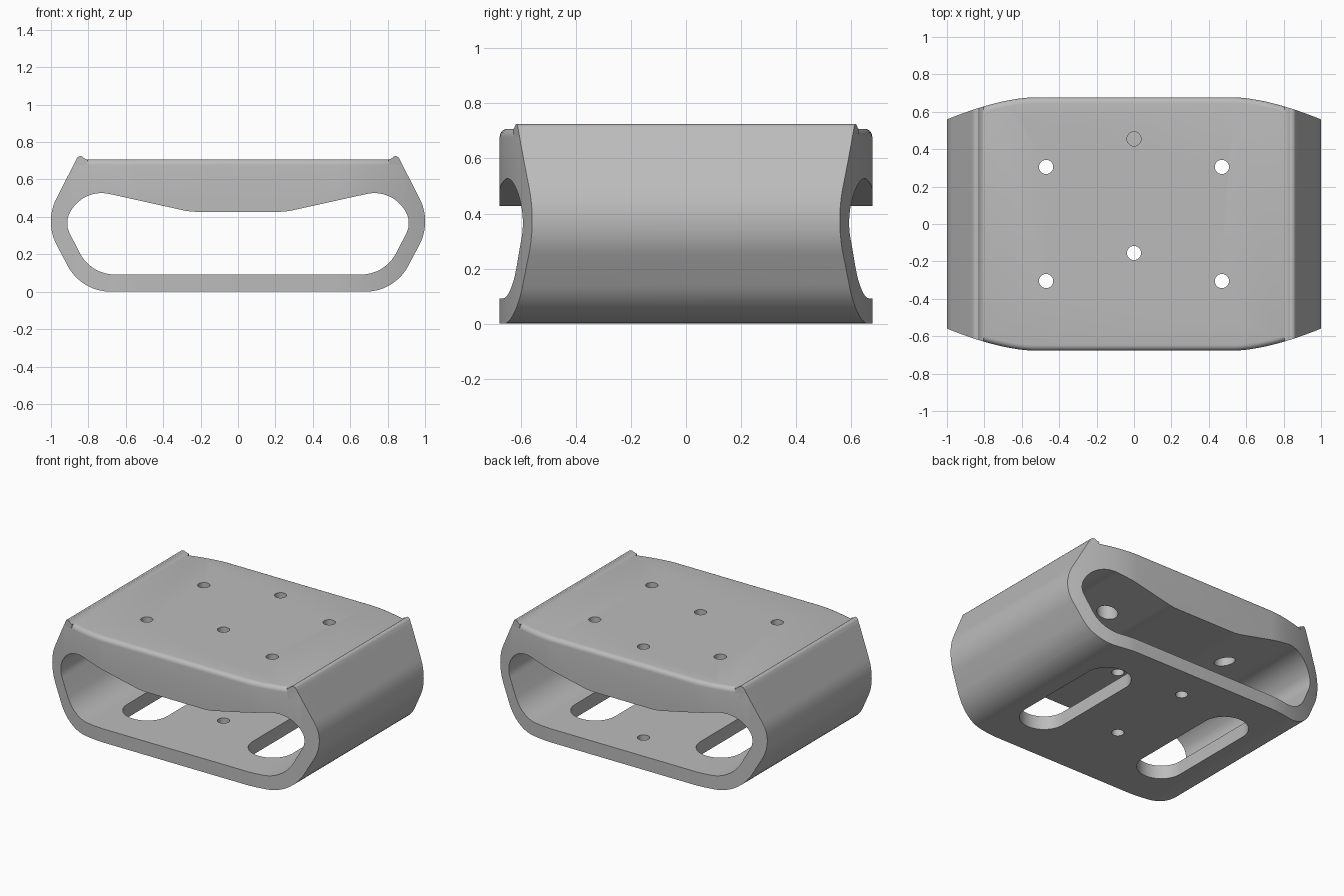
import bpy, bmesh, math
from mathutils import Vector

if "Cube" in bpy.data.objects:
    bpy.data.objects.remove(bpy.data.objects["Cube"])

grey = bpy.data.materials.new("plain grey")
grey.diffuse_color = (0.5, 0.5, 0.5, 1)
grey.use_nodes = True
grey.node_tree.nodes["Principled BSDF"].inputs["Base Color"].default_value = grey.diffuse_color


def rounded(corners, steps=14):
    """Polygon with filleted corners, given as (x, y, radius)."""
    pts = []
    for i, (x, y, r) in enumerate(corners):
        p = Vector((x, y))
        if r == 0:
            pts.append(p)
            continue
        a = (Vector(corners[i - 1][:2]) - p).normalized()
        b = (Vector(corners[(i + 1) % len(corners)][:2]) - p).normalized()
        half = a.angle(b) / 2
        c = p + (a + b).normalized() * (r / math.sin(half))
        start = p + a * (r / math.tan(half)) - c
        end = p + b * (r / math.tan(half)) - c
        turn = start.angle_signed(end)
        for k in range(steps + 1):
            t = -turn * k / steps
            pts.append(c + Vector((start.x * math.cos(t) - start.y * math.sin(t),
                                   start.x * math.sin(t) + start.y * math.cos(t))))
    return pts


def prism(name, pts, lo, hi, along_y=False, bevel_top=0):
    bm = bmesh.new()
    place = (lambda p, d: (p[0], d, p[1])) if along_y else (lambda p, d: (p[0], p[1], d))
    base = bm.faces.new([bm.verts.new(place(p, lo)) for p in pts])
    geo = bmesh.ops.extrude_face_region(bm, geom=[base])["geom"]
    shift = Vector((0, hi - lo, 0) if along_y else (0, 0, hi - lo))
    bmesh.ops.translate(bm, vec=shift, verts=[g for g in geo if isinstance(g, bmesh.types.BMVert)])
    bmesh.ops.recalc_face_normals(bm, faces=bm.faces)
    if bevel_top:
        rim = [e for e in bm.edges if all(v.co.z > hi - 1e-4 for v in e.verts)]
        bmesh.ops.bevel(bm, geom=rim, offset=bevel_top, segments=5, profile=0.5, affect='EDGES')
    me = bpy.data.meshes.new(name)
    bm.to_mesh(me)
    bm.free()
    me.materials.append(grey)
    ob = bpy.data.objects.new(name, me)
    bpy.context.collection.objects.link(ob)
    return ob


def circle(x, y, r, n=32):
    return [(x + r * math.cos(2 * math.pi * k / n), y + r * math.sin(2 * math.pi * k / n)) for k in range(n)]


def boolean(ob, tool, op='DIFFERENCE'):
    m = ob.modifiers.new("cut", 'BOOLEAN')
    m.operation, m.object, m.solver = op, tool, 'EXACT'
    bpy.context.view_layer.objects.active = ob
    bpy.ops.object.modifier_apply(modifier=m.name)
    bpy.data.objects.remove(tool)


def mirrored(half):
    return half + [(-x, z, r) for x, z, r in reversed(half)]


# Plan outline: straight front and back, curving in towards the ends
edge = [(0.54 + 0.5 * k / 12, 0.677 - 0.118 * (k / 12 * 0.5 / 0.46) ** 1.6) for k in range(13)]
half = edge[::-1] + [(-x, y) for x, y in edge]
plan = half + [(-x, -y) for x, y in half]

# Body: hexagonal rounded sleeve
body = prism("sleeve_body", rounded(mirrored([(0.837, 0, 0.26), (1.035, 0.373, 0.27), (0.864, 0.708, 0)])),
             -0.8, 0.8, True)
boolean(body, prism("plan_cutter", plan, -0.1, 0.708, bevel_top=0.03), 'INTERSECT')

# Through opening from front to back
opening = mirrored([(0.787, 0.092, 0.21), (0.927, 0.365, 0.12), (0.834, 0.555, 0.19), (0.255, 0.427, 0.4)])
boolean(body, prism("opening_cutter", rounded(opening), -0.9, 0.9, True))

# Screw holes in the top plate, countersunk from inside
for sx in (-1, 1):
    for y in (-0.305, 0.305):
        boolean(body, prism("hole_cutter", circle(sx * 0.47, y, 0.038), 0.3, 0.9))
        boolean(body, prism("counterbore_cutter", circle(sx * 0.47, y, 0.065), 0.3, 0.58))

# Centre holes: front one goes through both plates, back one is blind in the top plate
boolean(body, prism("hole_cutter", circle(0, -0.155, 0.038), -0.1, 0.9))
boolean(body, prism("hole_cutter", circle(0, 0.455, 0.038), 0.52, 0.9))
boolean(body, prism("hole_cutter", circle(0, 0.455, 0.038), -0.1, 0.2))

# Access slots in the bottom plate
for sx in (-1, 1):
    x = sx * 0.47
    slot = rounded([(x - 0.15, -0.45, 0.149), (x + 0.15, -0.45, 0.149),
                    (x + 0.15, 0.45, 0.149), (x - 0.15, 0.45, 0.149)])
    boolean(body, prism("slot_cutter", slot, -0.1, 0.2))

# Raised lips along both ends of the top
lips = []
for sx, side in ((1, "right"), (-1, "left")):
    pts = [(0.81, 0.64), (0.8985, 0.64), (0.861, 0.714), (0.855, 0.721), (0.845, 0.725),
           (0.835, 0.724), (0.826, 0.717), (0.818, 0.711), (0.805, 0.707)]
    lip = prism(side + "_lip", [(sx * x, z) for x, z in pts], -0.8, 0.8, True)
    boolean(lip, prism("plan_cutter", plan, 0.5, 0.9), 'INTERSECT')
    lips.append(lip)

# Smooth curved walls, keep edges sharp
bpy.ops.object.select_all(action='DESELECT')
for ob in [body] + lips:
    ob.select_set(True)
bpy.context.view_layer.objects.active = body
bpy.ops.object.shade_smooth_by_angle(angle=math.radians(30))
